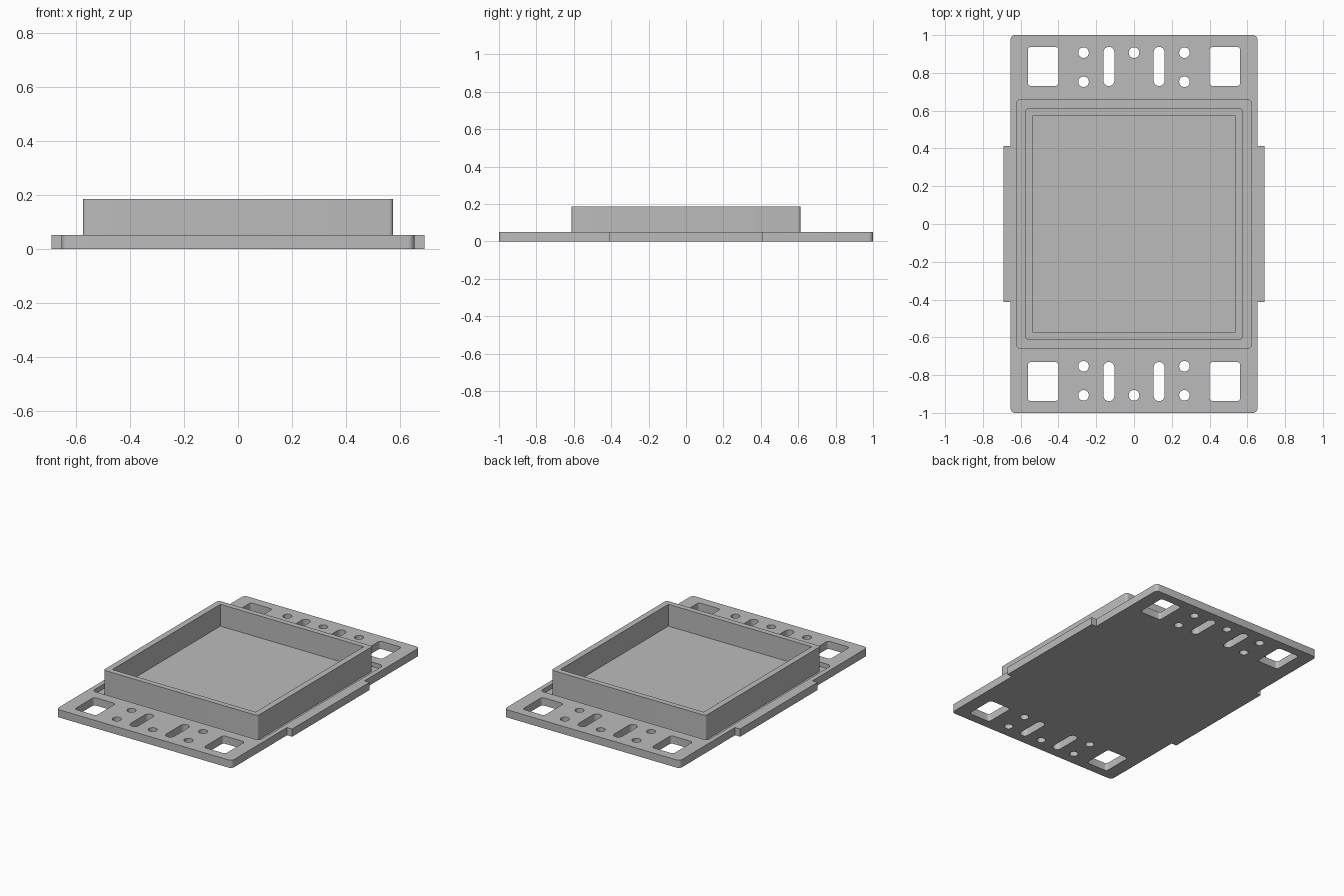
import bpy, bmesh
from math import cos, sin, pi

cube = bpy.data.objects.get("Cube")
if cube:
    bpy.data.objects.remove(cube, do_unlink=True)

# One plain grey for everything
grey = bpy.data.materials.new("plain_grey")
grey.use_nodes = True
colour = (0.5, 0.5, 0.5, 1)
grey.diffuse_color = colour
grey.node_tree.nodes["Principled BSDF"].inputs["Base Color"].default_value = colour

PLATE_TOP, GROOVE_FLOOR, TRAY_FLOOR, RIM = 0.052, 0.022, 0.04, 0.187


def prism(bm, x, y, hx, hy, z0, z1, r=0.0, steps=6):
    """Upright block with rounded vertical corners; r equal to hx makes a slot or hole."""
    points = []
    for i, (sx, sy) in enumerate(((1, 1), (-1, 1), (-1, -1), (1, -1))):
        cx, cy = x + sx * (hx - r), y + sy * (hy - r)
        for k in range(steps + 1 if r else 1):
            a = (i + k / steps) * pi / 2
            points.append((cx + r * cos(a), cy + r * sin(a), z0))
    verts = [bm.verts.new(p) for p in points]
    bmesh.ops.remove_doubles(bm, verts=verts, dist=1e-5)
    face = bm.faces.new([v for v in verts if v.is_valid])
    top = bmesh.ops.extrude_face_region(bm, geom=[face])["geom"]
    bmesh.ops.translate(bm, vec=(0, 0, z1 - z0),
                        verts=[g for g in top if isinstance(g, bmesh.types.BMVert)])


def solid(name, blocks):
    bm = bmesh.new()
    for block in blocks:
        prism(bm, *block)
    bmesh.ops.recalc_face_normals(bm, faces=bm.faces)
    mesh = bpy.data.meshes.new(name)
    bm.to_mesh(mesh)
    bm.free()
    mesh.materials.append(grey)
    obj = bpy.data.objects.new(name, mesh)
    bpy.context.collection.objects.link(obj)
    return obj


def combine(obj, tool, operation):
    """Apply a boolean and discard the tool."""
    tool.hide_render = True
    mod = obj.modifiers.new(operation.lower(), 'BOOLEAN')
    mod.operation, mod.object, mod.solver = operation, tool, 'EXACT'
    bpy.ops.object.select_all(action='DESELECT')
    bpy.context.view_layer.objects.active = obj
    obj.select_set(True)
    bpy.ops.object.modifier_apply(modifier=mod.name)
    bpy.data.objects.remove(tool, do_unlink=True)


# Base plate with a shallow tab on each long side
plate = solid("base_plate", [(0, 0, 0.654, 1, 0, PLATE_TOP, 0.025)])
tabs = solid("side_tabs", [(0, 0, 0.692, 0.412, 0, PLATE_TOP)])
combine(plate, tabs, 'UNION')

# Openings at both ends, plus the recess around the tray
cuts = [(0, 0, 0.622, 0.66, GROOVE_FLOOR, 0.2, 0.025)]
for end in (-1, 1):
    low, high = -0.1, 0.2
    cuts.append((0, end * 0.907, 0.028, 0.028, low, high, 0.028))
    for side in (-1, 1):
        cuts.append((side * 0.481, end * 0.834, 0.081, 0.104, low, high, 0.018))
        cuts.append((side * 0.133, end * 0.834, 0.029, 0.104, low, high, 0.029))
        for y in (0.753, 0.907):
            cuts.append((side * 0.267, end * y, 0.028, 0.028, low, high, 0.028))
combine(plate, solid("plate_cutter", cuts), 'DIFFERENCE')

# Open tray standing in the recess
tray = solid("tray", [(0, 0, 0.575, 0.612, GROOVE_FLOOR, RIM, 0.015)])
pocket = solid("tray_cutter", [(0, 0, 0.534, 0.575, TRAY_FLOOR, 0.4)])
combine(tray, pocket, 'DIFFERENCE')

# Smooth the rounded corners, keep the edges crisp
bpy.ops.object.select_all(action='DESELECT')
for obj in (plate, tray):
    obj.select_set(True)
bpy.context.view_layer.objects.active = plate
bpy.ops.object.shade_smooth_by_angle(angle=pi / 6)
